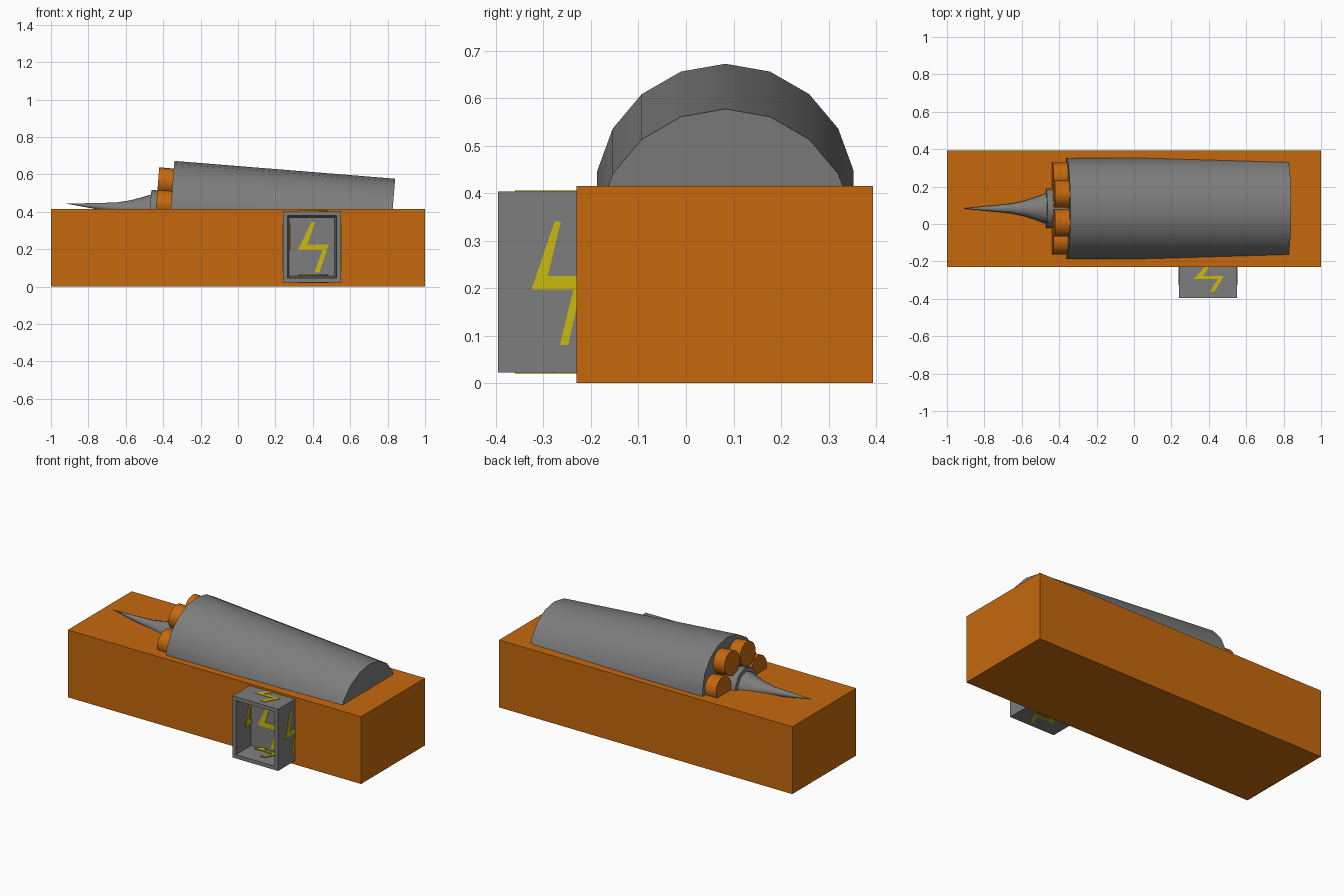
import bpy, bmesh, math
from mathutils import Matrix, Vector

if "Cube" in bpy.data.objects:
    bpy.data.objects.remove(bpy.data.objects["Cube"])


def material(name, rgb):
    m = bpy.data.materials.new(name)
    m.diffuse_color = (*rgb, 1)
    m.use_nodes = True
    m.node_tree.nodes["Principled BSDF"].inputs["Base Color"].default_value = m.diffuse_color
    return m


ORANGE = material("rust orange", (0.56, 0.14, 0.004))
GREY = material("metal grey", (0.205, 0.205, 0.205))
YELLOW = material("warning yellow", (0.60, 0.49, 0.004))


def finish(bm, name, mat, smooth=None):
    bmesh.ops.recalc_face_normals(bm, faces=bm.faces)
    me = bpy.data.meshes.new(name)
    bm.to_mesh(me)
    bm.free()
    ob = bpy.data.objects.new(name, me)
    bpy.context.collection.objects.link(ob)
    me.materials.append(mat)
    if smooth:
        bpy.ops.object.select_all(action='DESELECT')
        ob.select_set(True)
        bpy.context.view_layer.objects.active = ob
        bpy.ops.object.shade_smooth_by_angle(angle=math.radians(smooth))
    return ob


def box_bm(lo, hi):
    bm = bmesh.new()
    bmesh.ops.create_cube(bm, size=1)
    for v in bm.verts:
        v.co = [lo[i] + (v.co[i] + 0.5) * (hi[i] - lo[i]) for i in range(3)]
    return bm


def lathe(name, profile, sides, matrix, mat, smooth=35):
    """Revolve (radius, height) points about local z."""
    bm = bmesh.new()
    rings = []
    for r, h in profile:
        if r == 0:
            rings.append([bm.verts.new((0, 0, h))] * sides)
        else:
            rings.append([bm.verts.new((r * math.cos(2 * math.pi * i / sides),
                                        r * math.sin(2 * math.pi * i / sides), h))
                          for i in range(sides)])
    for a, b in zip(rings, rings[1:]):
        for i in range(sides):
            j = (i + 1) % sides
            bm.faces.new(list(dict.fromkeys((a[i], a[j], b[j], b[i]))))
    for ring in (rings[0], rings[-1]):
        if ring[0] is not ring[1]:
            bm.faces.new(ring)
    bm.transform(matrix)
    return finish(bm, name, mat, smooth)


# Base block
finish(box_bm((-1, -0.23, 0), (1, 0.393, 0.415)), "base_block", ORANGE)

# Tilted half-sunk drum; local z points out of its left end, local x up
AXIS = (Matrix.Translation((-0.362, 0.083, 0.399))
        @ Matrix.Rotation(math.atan2(-1.18, 0.095), 4, 'Y'))
lathe("drum", [(0.274, -1.184), (0.274, 0)], 18, AXIS, GREY)

# Ring of seven nozzles around the drum end
for k in range(7):
    a = 2 * math.pi * (k + 0.5) / 7
    off = Matrix.Translation((0.177 * math.cos(a), 0.177 * math.sin(a), 0))
    lathe(f"nozzle_{k + 1}", [(0.074, -0.02), (0.074, 0.078)], 18, AXIS @ off, ORANGE)

# Collar and concave spike
lathe("spike", [(0.10, -0.02), (0.11, 0.07), (0.11, 0.11), (0.085, 0.11), (0.062, 0.17),
                (0.045, 0.22), (0.028, 0.29), (0.016, 0.40), (0, 0.56)],
      10, AXIS, GREY, 40)

# Open-fronted control box with a slightly tapering recess
X0, X1, Y0, Z0, Z1 = 0.24, 0.55, -0.395, 0.023, 0.403
BACK = -0.265
bm = box_bm((X0, Y0, Z0), (X1, -0.22, Z1))
bm.normal_update()
front = next(f for f in bm.faces if f.normal.y < -0.9)
bmesh.ops.inset_region(bm, faces=[front], thickness=0.033)
inner = bmesh.ops.extrude_discrete_faces(bm, faces=[front])["faces"][0]
mid = inner.calc_center_median()
for v in inner.verts:
    v.co = Vector((mid.x + (v.co.x - mid.x) * 0.92, BACK, mid.z + (v.co.z - mid.z) * 0.94))
finish(bm, "control_box", GREY)

# Lightning bolt outline in a unit square
BOLT = [(0.44, 1), (0.56, 1), (0.31, 0.56), (1, 0.56), (0.70, 0),
        (0.54, 0), (0.80, 0.45), (0, 0.45)]
EPS = 0.003


def bolt(name, place):
    """Thin bolt plate; place maps (u, v, thickness) to a point."""
    bm = bmesh.new()
    lo = [bm.verts.new(place(u, v, -EPS)) for u, v in BOLT]
    hi = [bm.verts.new(place(u, v, EPS)) for u, v in BOLT]
    bm.faces.new(lo)
    bm.faces.new(hi)
    for i in range(len(BOLT)):
        j = (i + 1) % len(BOLT)
        bm.faces.new((lo[i], lo[j], hi[j], hi[i]))
    finish(bm, name, YELLOW)


bolt("bolt_recess_back", lambda u, v, t: (0.32 + 0.165 * u, BACK + t, 0.075 + 0.27 * v))
# Side walls, outside and inside
for name, x in (("right", X1), ("left", X0), ("inner_left", X0 + 0.039)):
    bolt("bolt_" + name, lambda u, v, t: (x + t, -0.325 + 0.11 * u, 0.08 + 0.26 * v))
# Top, underside and recess floor
for name, z in (("top", Z1), ("bottom", Z0), ("floor", Z0 + 0.039)):
    bolt("bolt_" + name, lambda u, v, t: (0.32 + 0.16 * u, -0.36 + 0.145 * v, z + t))
